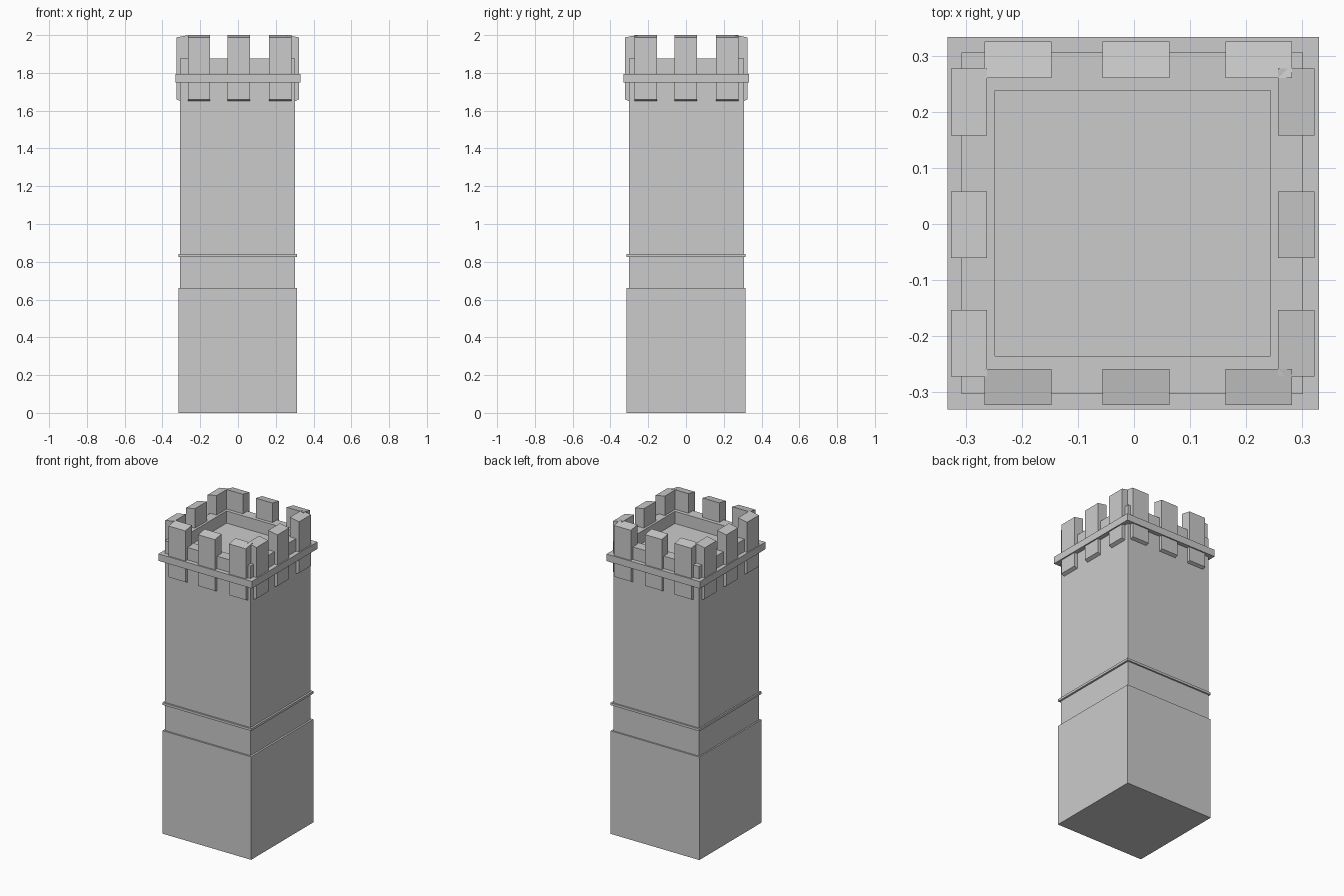
import bpy, bmesh

if "Cube" in bpy.data.objects:
    bpy.data.objects.remove(bpy.data.objects["Cube"])


def finish(name, bm):
    bmesh.ops.recalc_face_normals(bm, faces=bm.faces[:])
    mesh = bpy.data.meshes.new(name)
    bm.to_mesh(mesh)
    bm.free()
    obj = bpy.data.objects.new(name, mesh)
    bpy.context.collection.objects.link(obj)
    return obj


def box_bm(x0, x1, y0, y1, z0, z1):
    bm = bmesh.new()
    bmesh.ops.create_cube(bm, size=1)
    for v in bm.verts:
        v.co.x = x1 if v.co.x > 0 else x0
        v.co.y = y1 if v.co.y > 0 else y0
        v.co.z = z1 if v.co.z > 0 else z0
    return bm


# Base plinth, thin string course and ledge below the battlements
finish("base", box_bm(-0.316, 0.313, -0.314, 0.316, 0, 0.66))
finish("string_course", box_bm(-0.316, 0.313, -0.314, 0.316, 0.825, 0.84))
finish("ledge", box_bm(-0.332, 0.330, -0.331, 0.333, 1.75, 1.795))

# Shaft with a sunken roof floor inside the parapet
bm = box_bm(-0.307, 0.301, -0.303, 0.306, 0.66, 1.875)
bm.faces.ensure_lookup_table()
top = max(bm.faces, key=lambda f: f.calc_center_median().z)
bmesh.ops.inset_region(bm, faces=[top], thickness=0.05)
for v in top.verts:
    v.co.x = 0.243 if v.co.x > 0 else -0.248
    v.co.y = 0.238 if v.co.y > 0 else -0.235
floor = bmesh.ops.extrude_discrete_faces(bm, faces=[top])["faces"][0]
bmesh.ops.translate(bm, verts=floor.verts[:], vec=(0, 0, -0.078))
finish("shaft", bm)


# Merlons: tops slope down outward, undersides slope up outward
def merlon(name, axis, start, inner, outer):
    along, across = (start, start + 0.119), sorted((inner, outer))
    ranges = (*along, *across) if axis == 0 else (*across, *along)
    bm = box_bm(*ranges, 1.63, 2.0)
    for v in bm.verts:
        if abs(v.co[1 - axis] - outer) < 1e-4:
            v.co.z = 1.988 if v.co.z > 1.8 else 1.66
    finish(name, bm)


for i in range(3):
    x, y = (-0.266, -0.056, 0.163)[i], (-0.272, -0.061, 0.158)[i]
    merlon(f"merlon_front_{i}", 0, x, -0.258, -0.323)
    merlon(f"merlon_back_{i}", 0, x, 0.260, 0.325)
    merlon(f"merlon_right_{i}", 1, y, 0.257, 0.322)
    merlon(f"merlon_left_{i}", 1, y, -0.262, -0.326)
